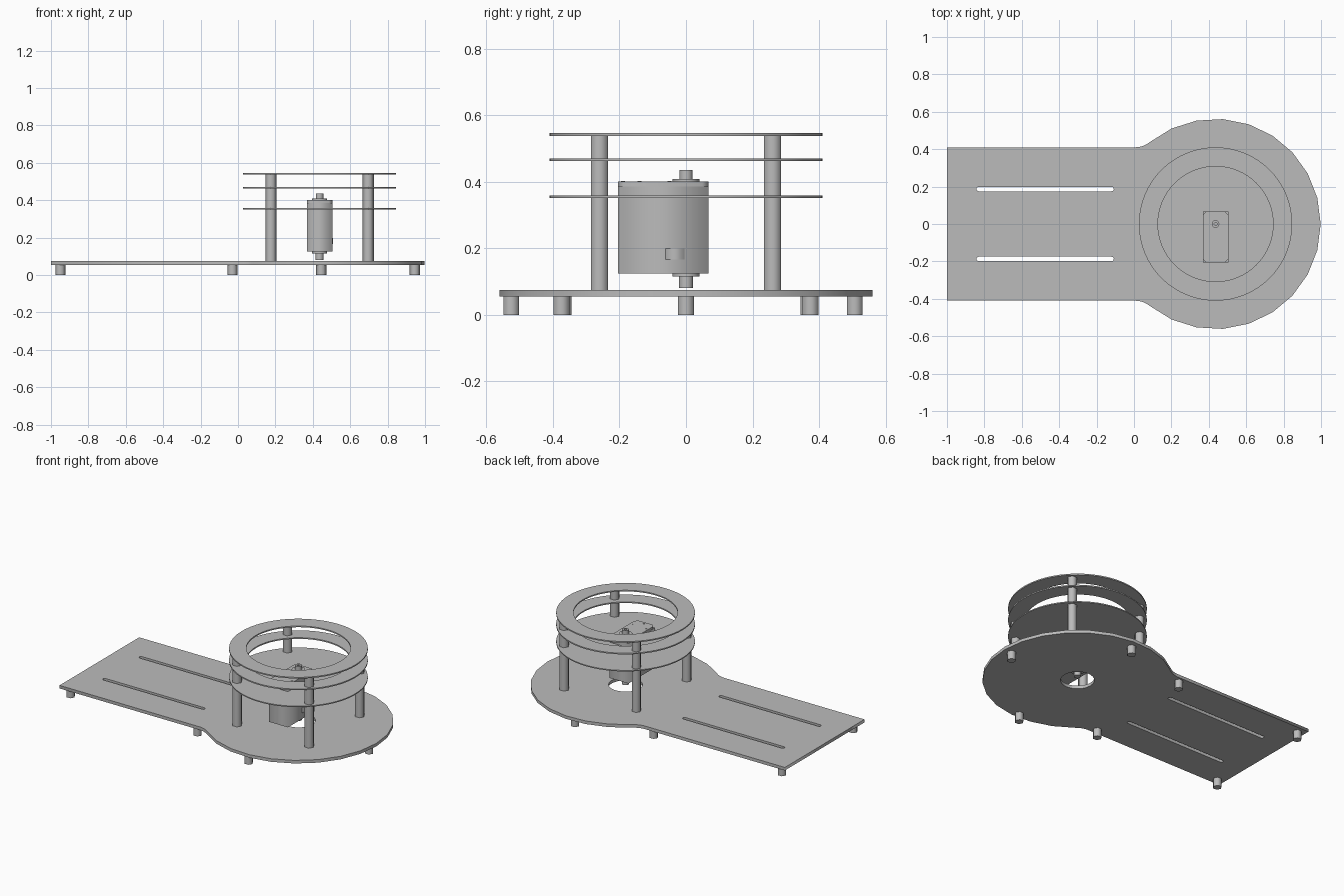
import bpy, bmesh
from math import pi, cos, sin, atan2, sqrt, hypot

cube = bpy.data.objects.get("Cube")
if cube:
    bpy.data.objects.remove(cube, do_unlink=True)

grey = bpy.data.materials.new("plain grey")
grey.use_nodes = True
grey.diffuse_color = (0.5, 0.5, 0.5, 1)
grey.node_tree.nodes["Principled BSDF"].inputs["Base Color"].default_value = (0.5, 0.5, 0.5, 1)

CX = 0.436  # axis of the round end


def arc(x, y, r, a, b, n):
    return [(x + r * cos(a + (b - a) * i / n), y + r * sin(a + (b - a) * i / n)) for i in range(n + 1)]


def circle(x, y, r, n=64):
    return arc(x, y, r, 0, 2 * pi, n)[:-1]


def plate(name, loops, z0, z1, smooth=True):
    """Extruded flat outline; the loops after the first are holes."""
    curve = bpy.data.curves.new(name, 'CURVE')
    curve.dimensions = '2D'
    curve.fill_mode = 'BOTH'
    curve.extrude = (z1 - z0) / 2
    for loop in loops:
        s = curve.splines.new('POLY')
        s.points.add(len(loop) - 1)
        for p, (x, y) in zip(s.points, loop):
            p.co = (x, y, 0, 1)
        s.use_cyclic_u = True
    ob = bpy.data.objects.new(name, curve)
    bpy.context.collection.objects.link(ob)
    bpy.ops.object.select_all(action='DESELECT')
    ob.select_set(True)
    bpy.context.view_layer.objects.active = ob
    bpy.ops.object.convert(target='MESH')
    ob = bpy.context.object
    ob.name = name
    bm = bmesh.new()
    bm.from_mesh(ob.data)
    bmesh.ops.remove_doubles(bm, verts=bm.verts, dist=1e-5)
    bmesh.ops.translate(bm, verts=bm.verts, vec=(0, 0, (z0 + z1) / 2))
    bmesh.ops.recalc_face_normals(bm, faces=bm.faces)
    bm.to_mesh(ob.data)
    bm.free()
    ob.data.materials.clear()
    ob.data.materials.append(grey)
    if smooth:
        bpy.ops.object.shade_smooth_by_angle(angle=pi / 7)
    return ob


def box(x0, x1, y0, y1):
    return [(x0, y0), (x1, y0), (x1, y1), (x0, y1)]


def slot(x0, x1, y, r):
    return arc(x1, y, r, -pi / 2, pi / 2, 8) + arc(x0, y, r, pi / 2, 3 * pi / 2, 8)


# Base plate: round end filleted into a straight arm, two slots, centre hole
R, HALF, FIL = 0.562, 0.41, 0.12
fx = CX - sqrt((R + FIL) ** 2 - (HALF + FIL) ** 2)
fy = HALF + FIL
a = atan2(fy, fx - CX)
upper = arc(fx, fy, FIL, a - pi, -pi / 2, 5)
lower = [(x, -y) for x, y in reversed(upper)]
outline = arc(CX, 0, R, -a, a, 18)[1:-1] + upper + [(-1, HALF), (-1, -HALF)] + lower
slots = [slot(-0.83, -0.12, y, 0.012) for y in (-0.187, 0.187)]
plate("base_plate", [outline, circle(CX, 0, 0.1, 32)] + slots, 0.055, 0.075, smooth=False)

# Upper deck and two open rings
plate("motor_deck", [circle(CX, 0, 0.41)], 0.351, 0.358)
for name, z in (("middle_ring", 0.462), ("top_ring", 0.538)):
    plate(name, [circle(CX, 0, 0.41), circle(CX, 0, 0.308)], z, z + 0.008)

# Hexagonal posts and feet
for i, (sx, sy) in enumerate([(-1, -1), (1, -1), (1, 1), (-1, 1)]):
    plate(f"post_{i + 1}", [circle(CX + sx * 0.26, sy * 0.26, 0.03, 6)], 0.075, 0.538, smooth=False)
feet = [(-0.95, -0.367), (-0.95, 0.367), (-0.03, -0.374), (-0.03, 0.374),
        (0.445, -0.525), (0.445, 0.507), (0.945, 0)]
for i, (x, y) in enumerate(feet):
    plate(f"foot_{i + 1}", [circle(x, y, 0.027, 6)], 0, 0.055, smooth=False)

# Motor: body, then a top layer with notched corners
x0, x1, y0, y1 = CX - 0.068, CX + 0.068, -0.205, 0.067
plate("motor_body", [box(x0, x1, y0, y1)], 0.125, 0.385, smooth=False)
n = 0.018
notched = [(x0 + n, y0), (x1 - n, y0), (x1, y0 + n), (x1, y1 - n),
           (x1 - n, y1), (x0 + n, y1), (x0, y1 - n), (x0, y0 + n)]
plate("motor_cap", [notched], 0.385, 0.4, smooth=False)

# Output shaft above, idler shaft below, each with a collar
plate("upper_collar", [circle(CX, 0, 0.04, 32)], 0.4, 0.408)
plate("output_shaft", [circle(CX, 0, 0.02, 24), circle(CX, 0, 0.008, 12)], 0.408, 0.435)
plate("lower_collar", [circle(CX, 0, 0.04, 32)], 0.115, 0.125)
plate("idler_shaft", [circle(CX, 0, 0.021, 24)], 0.08, 0.115)

# Screw heads and the cable cover on the motor's side
for i, (dx, y) in enumerate([(dx, y) for dx in (-0.052, 0.052) for y in (-0.14, -0.05)] + [(0, -0.19)]):
    plate(f"screw_{i + 1}", [circle(CX + dx, y, 0.006, 12)], 0.4, 0.402)
plate("cable_cover", [box(x1, x1 + 0.004, -0.062, -0.004)], 0.166, 0.199, smooth=False)
